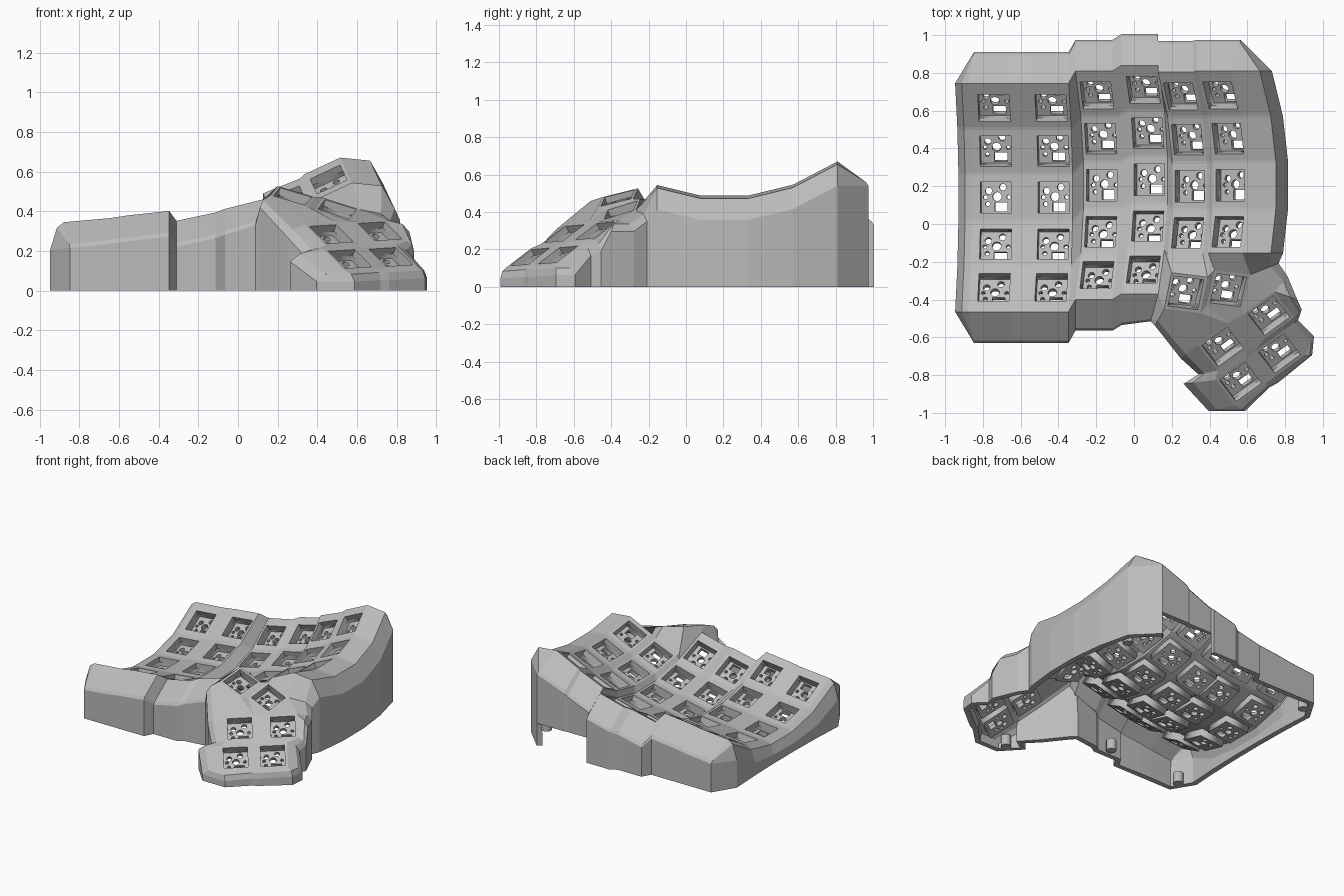
import bpy, bmesh, math
from mathutils import Matrix, Vector

cube = bpy.data.objects.get("Cube")
if cube:
    bpy.data.objects.remove(cube)

# One matte grey for the whole case
grey = bpy.data.materials.new("matte_grey")
grey.use_nodes = True
grey.diffuse_color = (0.5, 0.5, 0.5, 1)
grey.node_tree.nodes["Principled BSDF"].inputs["Base Color"].default_value = (0.5, 0.5, 0.5, 1)

ROW_ANGLE, ROW_RADIUS = math.radians(15), 0.95
HOLE = 0.083
SIGNS = {"TL": (-1, 1), "TR": (1, 1), "BR": (1, -1), "BL": (-1, -1)}
ORDER = list(SIGNS)


def add_object(name, mesh, matrix=None):
    obj = bpy.data.objects.new(name, mesh)
    bpy.context.collection.objects.link(obj)
    if matrix:
        obj.matrix_world = matrix
    return obj


def frame(centre, x_dir, y_dir):
    """Placement matrix from a centre and two rough in-plane directions."""
    x = Vector(x_dir).normalized()
    z = x.cross(Vector(y_dir)).normalized()
    m = Matrix((x, z.cross(x), z)).transposed().to_4x4()
    m.translation = centre
    return m


# Finger columns: x, y, z of the middle key, tilt in degrees, number of rows
columns = [(-0.73, 0.14, 0.155, 5, 5), (-0.425, 0.14, 0.19, 6, 5),
           (-0.17, 0.205, 0.175, 12, 5), (0.08, 0.235, 0.24, 14, 5),
           (0.295, 0.2, 0.34, 22, 4), (0.51, 0.205, 0.445, 25, 4)]
keys = {}
for c, (x, y, z, tilt, rows) in enumerate(columns):
    for r in range(rows):
        a = (2 - r) * ROW_ANGLE
        arc = Vector((0, ROW_RADIUS * math.sin(a), ROW_RADIUS * (1 - math.cos(a))))
        lean = Matrix.Rotation(math.radians(-tilt), 4, "Y")
        keys[c, r] = (Matrix.Translation((x, y, z)) @ lean
                      @ Matrix.Translation(arc) @ Matrix.Rotation(a, 4, "X"))

# Thumb cluster: two upper keys, then four turned keys
lower = ((0.8, 0.58, 0.05), (-0.4, 0.75, 0.52))
keys["t1"] = frame((0.275, -0.365, 0.475), (0.95, -0.12, -0.28), (0.12, 0.93, 0.25))
keys["t2"] = frame((0.5, -0.35, 0.41), (0.95, -0.12, -0.3), (0.12, 0.9, 0.3))
keys["t3"] = frame((0.715, -0.485, 0.3), *lower)
keys["t4"] = frame((0.47, -0.65, 0.285), *lower)
keys["t5"] = frame((0.77, -0.685, 0.17), *lower)
keys["t6"] = frame((0.565, -0.835, 0.16), *lower)


def reach(key, sx, sy):
    """Half size of a key plate toward one corner; border plates are larger."""
    if isinstance(key, str):
        return 0.1, 0.1
    c, r = key
    border = (r == 0 and sy > 0) or (r == 4 and sy < 0)
    return (0.13 if c == 0 and sx < 0 else 0.1), (0.15 if border else 0.117)


# Case skin: a ring of four faces around each key hole
bm = bmesh.new()
corner = {}
for key, m in keys.items():
    hole = {}
    for n, (sx, sy) in SIGNS.items():
        half_x, half_y = reach(key, sx, sy)
        corner[key, n] = bm.verts.new(m @ Vector((sx * half_x, sy * half_y, 0)))
        hole[n] = bm.verts.new(m @ Vector((sx * HOLE, sy * HOLE, 0)))
    for n, k in zip(ORDER, ORDER[1:] + ORDER[:1]):
        bm.faces.new((corner[key, n], hole[n], hole[k], corner[key, k]))


def web(*points):
    """Bridging face; each point is a key followed by a corner name."""
    bm.faces.new([corner[p] for p in points])


# Webs between finger keys
for c in range(6):
    for r in range(5):
        here, down, right, diag = (c, r), (c, r + 1), (c + 1, r), (c + 1, r + 1)
        if here in keys and down in keys:
            web((here, "BL"), (down, "TL"), (down, "TR"), (here, "BR"))
        if here in keys and right in keys:
            web((here, "TR"), (here, "BR"), (right, "BL"), (right, "TL"))
        if diag in keys:
            web((here, "BR"), (down, "TR"), (diag, "TL"), (right, "BL"))

# Webs within the thumb cluster and from it to the finger keys
inner, low4, low5 = (3, 4), (4, 3), (5, 3)
web(("t1", "TR"), ("t1", "BR"), ("t2", "BL"), ("t2", "TL"))
web(("t1", "BL"), ("t4", "TL"), ("t4", "TR"), ("t1", "BR"))
web(("t1", "BR"), ("t4", "TR"), ("t2", "BL"))
web(("t2", "BL"), ("t4", "TR"), ("t3", "TL"), ("t2", "BR"))
web(("t2", "BR"), ("t3", "TL"), ("t3", "TR"), ("t2", "TR"))
for a, b in (("t4", "t3"), ("t6", "t5")):
    web((a, "TR"), (a, "BR"), (b, "BL"), (b, "TL"))
for a, b in (("t4", "t6"), ("t3", "t5")):
    web((a, "BL"), (b, "TL"), (b, "TR"), (a, "BR"))
web(("t4", "BR"), ("t6", "TR"), ("t5", "TL"), ("t3", "BL"))
web((inner, "TR"), (inner, "BR"), ("t1", "BL"), ("t1", "TL"))
web((inner, "TR"), ("t1", "TL"), (low4, "BL"))
web(((3, 3), "BR"), (inner, "TR"), (low4, "BL"))
web((low4, "BL"), ("t1", "TL"), ("t1", "TR"), (low4, "BR"))
web((low4, "BR"), ("t1", "TR"), ("t2", "TL"), (low5, "BL"))
web((low5, "BL"), ("t2", "TL"), ("t2", "TR"), (low5, "BR"))

# Outline of the case: key, corner, outward offset of the wall in plan
OUT, SIDE, LEFT = 0.165, 0.215, -0.07
edge = [((0, 4), "BL", 0.03, -OUT)]
for c in (1, 2, 3):
    edge += [((c - 1, 4), "BR", 0, -OUT), ((c, 4), "BL", 0, -OUT)]
edge += [(inner, "BR", -0.04, -0.145),
         ("t1", "BL", -0.05, -0.09), ("t4", "TL", -0.09, -0.07), ("t4", "BL", -0.1, -0.02),
         ("t6", "TL", -0.17, -0.02), ("t6", "BL", -0.14, -0.03), ("t6", "BL", 0.05, -0.03),
         ("t6", "BR", 0.02, -0.02), ("t5", "BL", 0.02, -0.03), ("t5", "BR", 0.04, 0),
         ("t5", "BR", 0.05, 0.1), ("t5", "TR", 0.07, 0.05), ("t3", "BR", 0.04, 0.04),
         ("t3", "TR", 0.12, -0.04), ("t3", "TR", 0.07, 0.08), ("t2", "TR", 0.15, 0.06)]
for r in (3, 2, 1, 0):
    edge += [((5, r), "BR", SIDE, 0), ((5, r), "TR", SIDE, 0)]
edge.append(((5, 0), "TR", 0.05, OUT))
for c in range(5, -1, -1):
    if c < 5:
        edge.append(((c, 0), "TR", 0, OUT))
    edge.append(((c, 0), "TL", 0.03 if c == 0 else 0, OUT))
for r in range(5):
    edge += [((0, r), "TL", LEFT, 0), ((0, r), "BL", LEFT, 0)]

# Walls: sloping rim and shoulder, then straight down to the floor
strips = []
for key, n, dx, dy in edge:
    top = corner[key, n]
    x, y, z = top.co
    # rim reach, share of the drop at the rim, shoulder drop
    rim, share, drop = 0.92, 0.85, 0.13
    if isinstance(key, str):
        rim, share, drop = 0.7, 0.35, 0.06
    elif dx == SIDE:
        rim, share, drop = 0.7, 0.12, 0.13
    elif dx == LEFT:
        rim, share, drop = 0.5, 0.2, 0.14
    shoulder = max(z - drop, z * 0.45)
    lip = min(0.17, shoulder * 0.6)
    profile = ((rim, z - (z - shoulder) * share), (1, shoulder), (1, lip), (1, 0))
    strips.append([top] + [bm.verts.new((x + dx * t, y + dy * t, h)) for t, h in profile])
for a, b in zip(strips, strips[1:] + strips[:1]):
    mid = (a[-1].co + b[-1].co) / 2
    port = mid.y > 0.85 and 0.2 < mid.x < 0.5      # opening for the cables
    for i in range(3 if port else 4):
        bm.faces.new(list(dict.fromkeys((a[i], a[i + 1], b[i + 1], b[i]))))

bmesh.ops.recalc_face_normals(bm, faces=bm.faces)
bm.faces.ensure_lookup_table()
if bm.faces[0].normal.z < 0:
    bmesh.ops.reverse_faces(bm, faces=bm.faces)
mesh = bpy.data.meshes.new("case_shell")
bm.to_mesh(mesh)
bm.free()
mesh.materials.append(grey)
shell = add_object("case_shell", mesh)
thick = shell.modifiers.new("thickness", "SOLIDIFY")
thick.thickness, thick.offset = 0.04, -1


# Switch sockets: flat outlines whose inner loops become holes
def box(x, y, w, h):
    return [(x + sx * w, y + sy * h) for sx, sy in SIGNS.values()]


def disc(x, y, r, n=12):
    turn = math.tau / n
    return [(x + r * math.cos(i * turn), y + r * math.sin(i * turn)) for i in range(n)]


def plate(name, half_depth, loops):
    curve = bpy.data.curves.new(name, "CURVE")
    curve.dimensions, curve.fill_mode, curve.extrude = "2D", "BOTH", half_depth
    for points in loops:
        s = curve.splines.new("POLY")
        s.points.add(len(points) - 1)
        for p, (x, y) in zip(s.points, points):
            p.co = (x, y, 0, 1)
        s.use_cyclic_u = True
    helper = add_object(name, curve)
    graph = bpy.context.evaluated_depsgraph_get()
    result = bpy.data.meshes.new_from_object(helper.evaluated_get(graph))
    result.materials.clear()
    result.materials.append(grey)
    bpy.data.objects.remove(helper)
    return result


floor = plate("socket_floor", 0.014, [
    box(0, 0, 0.098, 0.098), box(0.022, -0.05, 0.034, 0.024), disc(0, 0.005, 0.024),
    disc(-0.045, 0.035, 0.018), disc(0.03, 0.055, 0.018), disc(-0.05, -0.035, 0.012),
    disc(-0.062, 0.002, 0.011), disc(0.062, 0.002, 0.011)])
collar = plate("socket_collar", 0.014, [box(0, 0, 0.098, 0.098), box(0, 0, HOLE, HOLE)])
for m in keys.values():
    add_object("socket_collar", collar, m @ Matrix.Translation((0, 0, -0.05)))
    add_object("socket_floor", floor, m @ Matrix.Translation((0, 0, -0.078)))

# Screw posts inside the walls
for x, y in ((-0.84, 0.8), (-0.84, -0.53), (-0.2, -0.48), (0.39, -0.9), (0.66, 0.72)):
    bpy.ops.mesh.primitive_cylinder_add(vertices=16, radius=0.035, depth=0.08, location=(x, y, 0.04))
    bpy.context.object.name = "screw_post"
    bpy.context.object.data.materials.append(grey)
